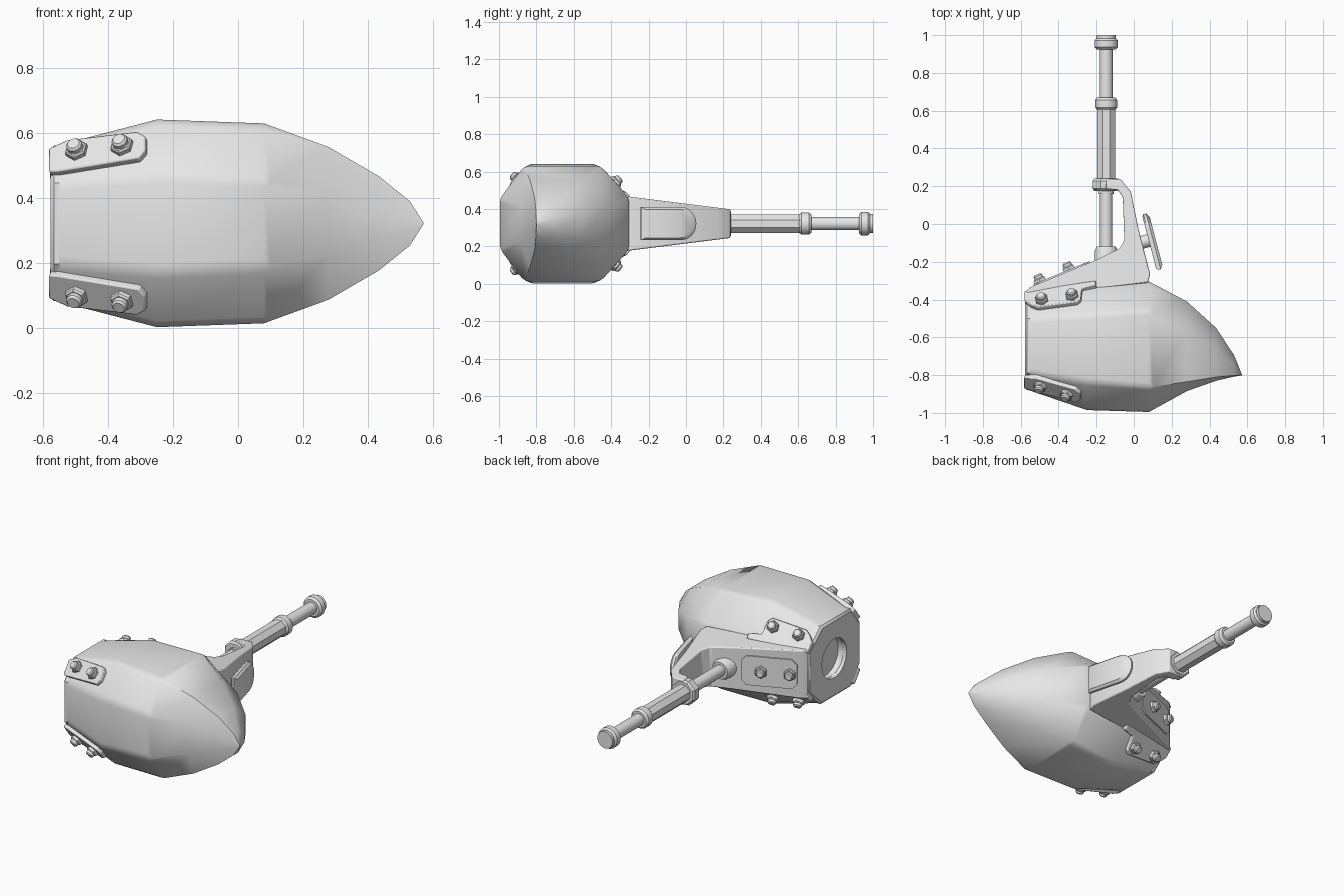
import bpy, bmesh, math
from mathutils import Vector

if "Cube" in bpy.data.objects:
    bpy.data.objects.remove(bpy.data.objects["Cube"])

ZC = 0.322
grey = bpy.data.materials.new("plain_grey")
grey.diffuse_color = (0.8, 0.8, 0.8, 1)
grey.use_nodes = True
grey.node_tree.nodes["Principled BSDF"].inputs["Base Color"].default_value = grey.diffuse_color


def finish(name, bm, angle=35, bevel=0.0):
    bmesh.ops.recalc_face_normals(bm, faces=bm.faces)
    me = bpy.data.meshes.new(name)
    bm.to_mesh(me)
    bm.free()
    me.materials.append(grey)
    ob = bpy.data.objects.new(name, me)
    bpy.context.collection.objects.link(ob)
    if bevel:
        m = ob.modifiers.new("bevel", 'BEVEL')
        m.width, m.segments, m.limit_method = bevel, 2, 'ANGLE'
        m.angle_limit = math.radians(30)
    bpy.ops.object.select_all(action='DESELECT')
    ob.select_set(True)
    bpy.context.view_layer.objects.active = ob
    bpy.ops.object.shade_smooth_by_angle(angle=math.radians(angle))
    return ob


def loft(name, rings, angle=35, bevel=0.0):
    """Skin a list of equal-length point rings and cap both ends."""
    bm = bmesh.new()
    vs = [[bm.verts.new(p) for p in r] for r in rings]
    n = len(vs[0])
    for a, b in zip(vs, vs[1:]):
        for i in range(n):
            bm.faces.new((a[i], a[(i + 1) % n], b[(i + 1) % n], b[i]))
    bm.faces.new(vs[0])
    bm.faces.new(vs[-1])
    return finish(name, bm, angle, bevel)


def lathe(name, base, axis, prof, n=16, angle=35):
    """Turn (distance, radius) pairs about an axis."""
    q = Vector(axis).to_track_quat('Z', 'Y')
    ang = [2 * math.pi * (i + 0.5) / n for i in range(n)]
    return loft(name, [[Vector(base) + q @ Vector((r * math.cos(a), r * math.sin(a), d))
                        for a in ang] for d, r in prof], angle)


def bolt(pos, nrm):
    lathe("bolt_flange", pos, nrm, [(-0.005, 0.036), (0.014, 0.036), (0.02, 0.031)], 6)
    lathe("bolt_head", pos, nrm, [(0.015, 0.025), (0.033, 0.025), (0.04, 0.019)], 12)


# Head: x, front y, top front y, top back y, back y, half heights front/top/back
S = [(-0.557, -0.88, -0.79, -0.50, -0.37, 0.125, 0.24, 0.13),
     (-0.25, -0.985, -0.84, -0.48, -0.33, 0.15, 0.32, 0.14),
     (0.08, -0.995, -0.865, -0.455, -0.305, 0.135, 0.308, 0.14),
     (0.28, -0.885, -0.835, -0.56, -0.41, 0.095, 0.235, 0.105),
     (0.435, -0.83, -0.81, -0.66, -0.55, 0.045, 0.145, 0.065),
     (0.53, -0.808, -0.802, -0.755, -0.695, 0.018, 0.068, 0.028),
     (0.572, -0.801, -0.80, -0.799, -0.798, 0.001, 0.002, 0.001)]


def section(s, k=1.0, x=None):
    x0, yf, yft, ybt, yb, f, h, b = s
    pts = [(yf, -f), (yf, f), (yft, h), (ybt, h), (yb, b), (yb, -b), (ybt, -h), (yft, -h)]
    return [Vector((x0 if x is None else x, -0.63 + (y + 0.63) * k, ZC + z * k)) for y, z in pts]


bm = bmesh.new()
rings = [[bm.verts.new(p) for p in section(s)] for s in S]
for a, b in zip(rings, rings[1:]):
    for i in range(8):
        bm.faces.new((a[i], a[(i + 1) % 8], b[(i + 1) % 8], b[i]))
bm.faces.new(rings[0])
bm.faces.new(rings[-1])
soft = [bm.edges.get((rings[j][i], rings[j + 1][i])) for j in range(2) for i in range(8)]
bmesh.ops.bevel(bm, geom=soft, offset=0.025, segments=2, profile=0.5, affect='EDGES')
head = finish("head", bm, 40)

# End plate with a round socket sunk through it
end_plate = loft("end_plate", [section(S[0], 1.0, -0.55), section(S[0], 1.0, -0.567),
                               section(S[0], 0.95, -0.578)])
cutter = lathe("socket_cutter", (-0.62, -0.62, ZC), (1, 0, 0), [(0, 0.12), (0.10, 0.12)], 24)
cutter.hide_render = True
cutter.hide_viewport = True
for ob in (head, end_plate):
    m = ob.modifiers.new("socket", 'BOOLEAN')
    m.object, m.operation, m.solver = cutter, 'DIFFERENCE', 'EXACT'


# Plates that follow the slanted sides of the head
def on_side(side, sgn, x, v, off):
    def pt(x, v):
        t = (x - S[0][0]) / (S[1][0] - S[0][0])
        s = [p + (q - p) * t for p, q in zip(S[0], S[1])]
        a, b = ((s[1], s[5]), (s[2], s[6])) if side == 'front' else ((s[4], s[7]), (s[3], s[6]))
        return Vector((x, a[0] + (b[0] - a[0]) * v, ZC + sgn * (a[1] + (b[1] - a[1]) * v)))
    n = (pt(x + 0.01, v) - pt(x, v)).cross(pt(x, v + 0.01) - pt(x, v)).normalized()
    if n.z * sgn < 0:
        n = -n
    return pt(x, v) + n * off, n


tabs = {'front': ([(-0.577, 0.22), (-0.55, 0.2), (-0.30, 0.27), (-0.28, 0.4), (-0.28, 0.66),
                   (-0.305, 0.78), (-0.52, 0.96), (-0.577, 0.86)], [(-0.49, 0.62), (-0.35, 0.53)]),
        'back': ([(-0.577, -0.05), (-0.577, 0.35), (-0.545, 0.56), (-0.51, 0.68), (-0.30, 0.62),
                  (-0.28, 0.52), (-0.275, 0.15), (-0.2, 0.08), (-0.2, -0.05)],
                 [(-0.485, 0.42), (-0.325, 0.40)])}
for side, (outline, bolts) in tabs.items():
    for sgn in (1, -1):
        loft(side + "_bracket_plate",
             [[on_side(side, sgn, x, v, o)[0] for x, v in outline] for o in (-0.012, 0.022)],
             30, 0.005)
        for x, v in bolts:
            bolt(*on_side(side, sgn, x, v, 0.022))

# Arm: plan outline, tapering in height toward the rod
plan = [(0.074, -0.31), (0.086, -0.265), (0.025, -0.03), (-0.016, 0.17), (-0.07, 0.237),
        (-0.147, 0.237), (-0.147, 0.185), (-0.085, 0.18), (-0.058, 0.14), (-0.05, -0.085),
        (-0.075, -0.13), (-0.2, -0.19), (-0.55, -0.335), (-0.577, -0.365), (-0.56, -0.39),
        (-0.25, -0.35)]


def half(y):
    return 0.145 + (0.077 - 0.145) * (y + 0.31) / 0.545


loft("arm", [[(x, y, ZC + s * half(y)) for x, y in plan] for s in (-1, 1)], 30, 0.006)

# Pad and bolts on the slanted rear face of the arm
d = Vector((-0.35, -0.145, 0)).normalized()
n = Vector((d.y, -d.x, 0))
p0 = Vector((-0.235, -0.2045, ZC))
pad = [(0.0, -0.06), (0.03, -0.09), (0.29, -0.09), (0.32, -0.06),
       (0.32, 0.06), (0.29, 0.09), (0.03, 0.09), (0.0, 0.06)]
loft("rear_pad", [[p0 + d * u + n * o + Vector((0, 0, z)) for u, z in pad]
                  for o in (-0.005, 0.008)])
for u in (0.115, 0.28):
    bolt(p0 + d * u + n * 0.008, n)

# Shield plate standing off the outer face of the arm
shape = [(-0.245, -0.088), (-0.03, -0.088)]
shape += [(-0.03 + 0.08 * math.sin(a), -0.088 * math.cos(a))
          for a in [math.pi * i / 12 for i in range(1, 12)]]
shape += [(-0.03, 0.088), (-0.245, 0.088)]
rings = []
for k, o in ((0.93, 0.0), (1, 0.008), (1, 0.022), (0.86, 0.036)):
    ring = []
    for y, z in shape:
        yy = -0.1 + (y + 0.1) * k
        ring.append((0.042 + (0.05 - yy) * 0.264 + o, yy + o * 0.25, ZC + z * k))
    rings.append(ring)
loft("shield_plate", rings, 40)
lathe("shield_stud", (0.03, -0.1, ZC), (1, 0.264, 0), [(0, 0.035), (0.06, 0.035)])

# Rod with collars, running along y
R = (-0.147, 0, ZC)
ax = (0, 1, 0)
for name, prof, sides in (
        ("rod_base", [(-0.27, 0.064), (-0.14, 0.062), (-0.12, 0.052)], 16),
        ("rod_lower", [(-0.14, 0.035), (0.2, 0.035)], 16),
        ("arm_ring", [(0.175, 0.068), (0.187, 0.08), (0.228, 0.08), (0.24, 0.07)], 8),
        ("arm_ring_lip", [(0.16, 0.042), (0.19, 0.042)], 16),
        ("rod_grip", [(0.22, 0.053), (0.62, 0.053)], 8),
        ("middle_collar", [(0.605, 0.05), (0.617, 0.06), (0.657, 0.06), (0.67, 0.05)], 16),
        ("rod_upper", [(0.65, 0.036), (0.94, 0.036)], 16),
        ("end_collar", [(0.925, 0.052), (0.937, 0.064), (0.972, 0.064), (0.983, 0.054)], 16),
        ("end_cap", [(0.975, 0.052), (1.0, 0.052)], 16)):
    lathe(name, R, ax, prof, sides)
